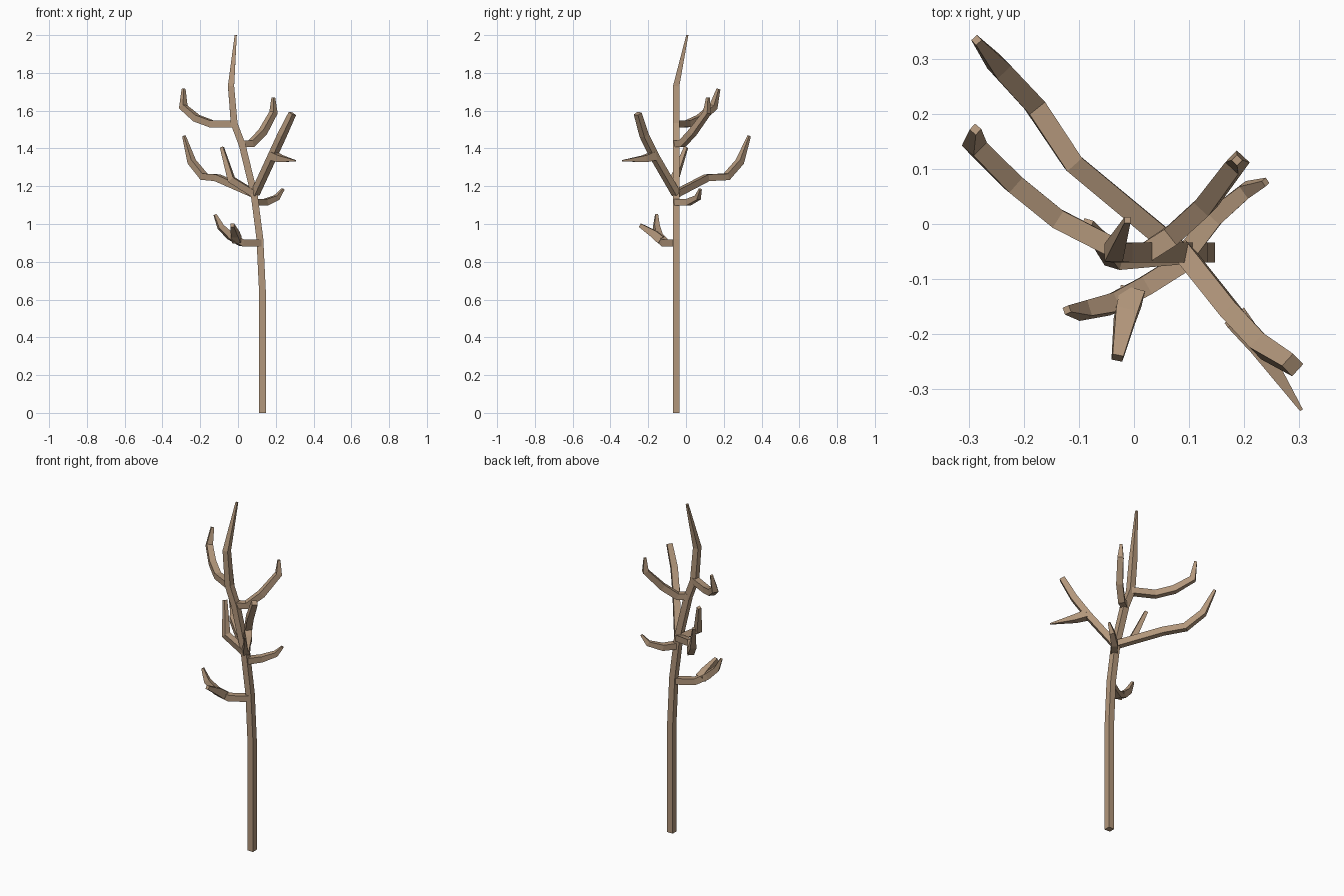
import bpy, bmesh
from mathutils import Vector

if "Cube" in bpy.data.objects:
    bpy.data.objects.remove(bpy.data.objects["Cube"])

bark = bpy.data.materials.new("bark")
bark.diffuse_color = (0.45, 0.31, 0.20, 1)
bark.use_nodes = True
bark.node_tree.nodes["Principled BSDF"].inputs["Base Color"].default_value = bark.diffuse_color


def limb(name, path, widths, side=None):
    """Sweep a tapering square section along a path, with mitred bends."""
    pts = [Vector(p) for p in path]
    if side is None:  # horizontal axis square to the limb's overall run
        run = pts[-1] - pts[0]
        side = Vector((run.y, -run.x, 0)).normalized()
    bm = bmesh.new()
    rings = []
    for i, (p, w) in enumerate(zip(pts, widths)):
        before = (p - pts[max(i - 1, 0)]).normalized()
        after = (pts[min(i + 1, len(pts) - 1)] - p).normalized()
        t = (before + after).normalized()
        s = (side - t * side.dot(t)).normalized()
        u = t.cross(s)
        rings.append([bm.verts.new(p + (s * a + u * b) * w / 2)
                      for a, b in ((-1, -1), (1, -1), (1, 1), (-1, 1))])
    for r0, r1 in zip(rings, rings[1:]):
        for k in range(4):
            j = (k + 1) % 4
            bm.faces.new((r0[k], r0[j], r1[j], r1[k]))
    bm.faces.new(rings[0][::-1])
    bm.faces.new(rings[-1])
    bmesh.ops.recalc_face_normals(bm, faces=bm.faces)
    me = bpy.data.meshes.new(name)
    bm.to_mesh(me)
    bm.free()
    me.materials.append(bark)
    ob = bpy.data.objects.new(name, me)
    bpy.context.collection.objects.link(ob)


W = 0.036

# Trunk
limb("trunk",
     [(.129, -.052, 0), (.129, -.052, .65), (.116, -.052, .92), (.085, -.052, 1.16),
      (.022, -.052, 1.42), (-.02, -.052, 1.53), (-.037, -.052, 1.73), (-.012, .007, 2)],
     [W, W, W, W, W, W, .033, .011], Vector((1, 0, 0)))

# Upper branches
limb("upper_left_branch",
     [(-.02, -.052, 1.53), (-.14, .01, 1.53), (-.22, .075, 1.56),
      (-.29, .145, 1.62), (-.288, .172, 1.715)], [W, W, W, .034, .015])
limb("upper_right_branch",
     [(.022, -.052, 1.425), (.07, -.02, 1.425), (.13, .035, 1.485),
      (.188, .112, 1.59), (.187, .116, 1.67)], [W, W, W, .032, .014])

# Middle branches
limb("middle_left_branch",
     [(.085, -.052, 1.16), (-.11, .11, 1.245), (-.18, .215, 1.25),
      (-.245, .285, 1.33), (-.286, .334, 1.465)], [W, W, W, .034, .014])
limb("middle_back_branch",
     [(.085, -.052, 1.16), (-.035, -.062, 1.235), (-.085, 0, 1.405)], [W, W, .018])
limb("middle_right_branch",
     [(.09, -.052, 1.16), (.18, -.165, 1.355), (.233, -.222, 1.47), (.288, -.256, 1.585)],
     [W, W, W, .03])
limb("middle_right_twig",
     [(.185, -.17, 1.36), (.225, -.22, 1.345), (.304, -.338, 1.335)], [.045, .036, .006])
limb("small_right_branch",
     [(.095, -.052, 1.115), (.145, .012, 1.115), (.205, .062, 1.14), (.239, .076, 1.185)],
     [W, .034, .027, .012])

# Low branch and its twig
limb("low_left_branch",
     [(.118, -.052, .9), (.02, -.113, .9), (-.04, -.145, .935),
      (-.092, -.157, .985), (-.122, -.156, 1.05)], [W, W, W, .03, .013])
limb("low_left_twig",
     [(-.005, -.13, .915), (-.015, -.165, .945), (-.03, -.243, .993)], [.045, .04, .02])
